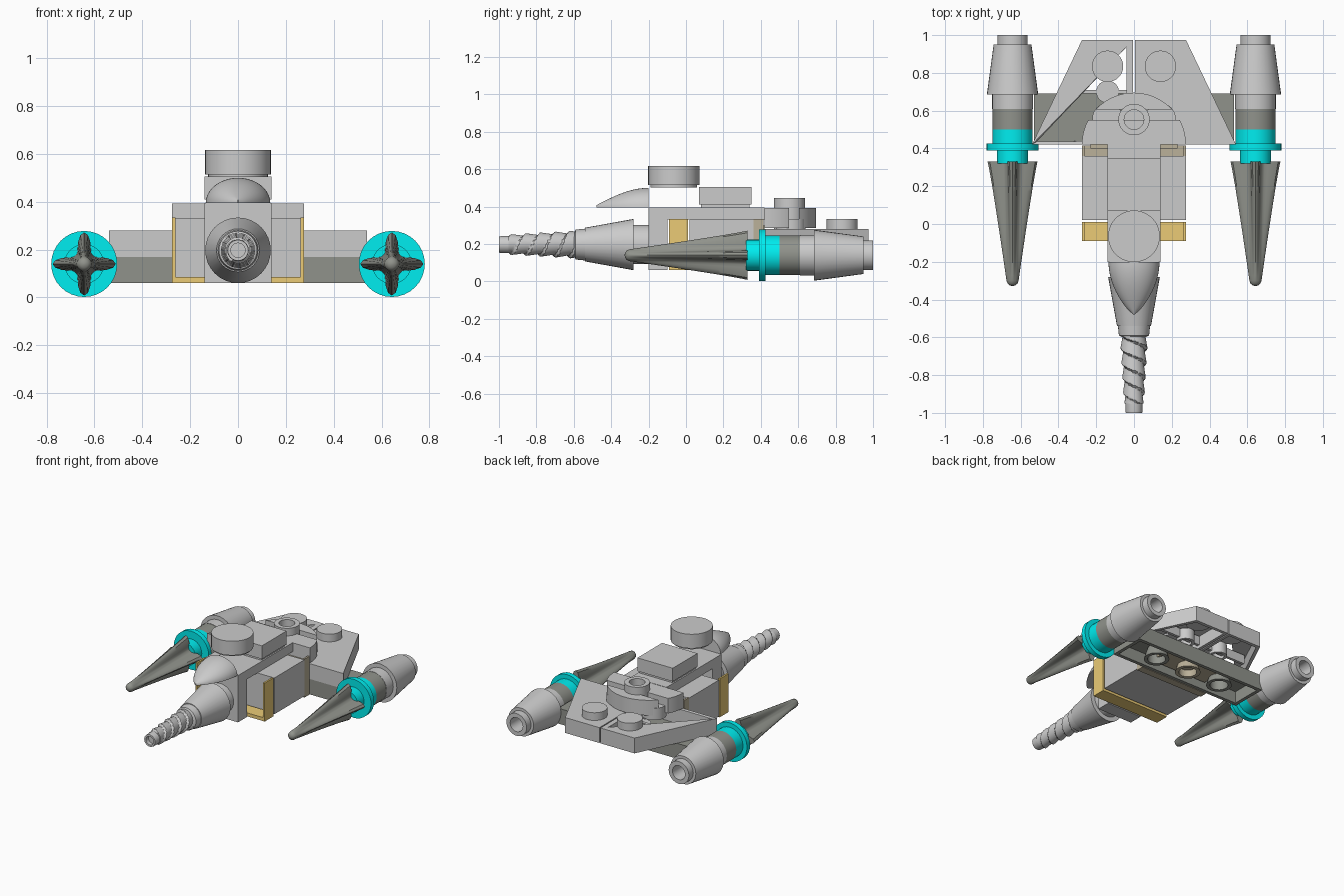
import bpy, bmesh
from math import sin, cos, pi, sqrt, radians

if "Cube" in bpy.data.objects:
    bpy.data.objects.remove(bpy.data.objects["Cube"])


def material(name, rgb):
    m = bpy.data.materials.new(name)
    m.diffuse_color = (*rgb, 1)
    m.use_nodes = True
    m.node_tree.nodes["Principled BSDF"].inputs["Base Color"].default_value = m.diffuse_color
    return m


GOLD = material("gold", (0.83, 0.60, 0.18))
TAN = material("tan", (0.50, 0.44, 0.32))
CYAN = material("cyan", (0.0, 0.85, 0.87))
DARK = material("dark_grey", (0.28, 0.29, 0.26))


def finish(name, bm, mat=None, smooth=True):
    bmesh.ops.recalc_face_normals(bm, faces=bm.faces)
    me = bpy.data.meshes.new(name)
    bm.to_mesh(me)
    bm.free()
    ob = bpy.data.objects.new(name, me)
    bpy.context.collection.objects.link(ob)
    if mat:
        me.materials.append(mat)
    if smooth:
        bpy.ops.object.select_all(action='DESELECT')
        ob.select_set(True)
        bpy.context.view_layer.objects.active = ob
        bpy.ops.object.shade_smooth_by_angle(angle=radians(35))
    return ob


def loft(name, rings, mat=None):
    """Skin a list of closed rings and cap both ends."""
    bm = bmesh.new()
    vs = [[bm.verts.new(p) for p in r] for r in rings]
    n = len(rings[0])
    for a, b in zip(vs, vs[1:]):
        for i in range(n):
            j = (i + 1) % n
            bm.faces.new((a[i], a[j], b[j], b[i]))
    bm.faces.new(vs[0])
    bm.faces.new(vs[-1])
    return finish(name, bm, mat)


def ring_y(x, y, z, radius, n=32):
    """Ring across the y axis; radius is a function of angle."""
    return [(x + radius(2 * pi * i / n) * cos(2 * pi * i / n), y,
             z + radius(2 * pi * i / n) * sin(2 * pi * i / n)) for i in range(n)]


def lathe_y(name, profile, x, z, mat=None):
    return loft(name, [ring_y(x, y, z, lambda a: r) for y, r in profile], mat)


def lathe_z(name, profile, x, y, mat=None, n=32):
    return loft(name, [[(x + r * cos(2 * pi * i / n), y + r * sin(2 * pi * i / n), z)
                        for i in range(n)] for z, r in profile], mat)


def prism(name, pts, z0, z1, mat=None):
    return loft(name, [[(x, y, z) for x, y in pts] for z in (z0, z1)], mat)


def box(name, x0, x1, y0, y1, z0, z1, mat=None):
    return prism(name, [(x0, y0), (x1, y0), (x1, y1), (x0, y1)], z0, z1, mat)


def shell(name, pts, z0, z1, wall, mat=None, top=None):
    """Plate open underneath; top picks which corners the top face uses."""
    bm = bmesh.new()
    lo = [bm.verts.new((x, y, z0)) for x, y in pts]
    hi = [bm.verts.new((x, y, z1)) for x, y in pts]
    for i in range(len(pts)):
        j = (i + 1) % len(pts)
        bm.faces.new((lo[i], lo[j], hi[j], hi[i]))
    bm.faces.new([hi[i] for i in (top or range(len(pts)))])
    ob = finish(name, bm, mat, smooth=False)
    mod = ob.modifiers.new("wall", 'SOLIDIFY')
    mod.thickness = wall
    mod.offset = -1
    return ob


# Nose cone and twisted drill
lathe_y("nose_cone", [(-0.6, 0.06), (-0.59, 0.08), (-0.54, 0.085), (-0.54, 0.09),
                      (-0.28, 0.137), (-0.28, 0.105), (-0.15, 0.105)], 0, 0.197)
rings = []
for k in range(61):
    t = k / 60
    R, twist = 0.078 - 0.022 * t, 2 * pi * 2.3 * t

    def saw(a, R=R, twist=twist):
        u = ((a + twist) / pi) % 1.0
        return R * (0.76 + 0.24 * (u if u < 0.9 else 9 * (1 - u)))
    rings.append(ring_y(0, -0.59 - 0.36 * t, 0.197, saw, 40))
loft("drill", rings)
lathe_y("drill_tip", [(-0.92, 0.045), (-0.99, 0.045), (-1.0, 0.043), (-1.0, 0.03), (-0.97, 0.03)],
        0, 0.197)

# Fuselage
box("front_block", -0.14, 0.14, -0.2, -0.1, 0.06, 0.34)
box("spine", -0.14, 0.14, -0.2, 0.42, 0.33, 0.395)
box("main_body", -0.274, 0.274, 0.02, 0.36, 0.07, 0.33)
box("top_tile_base", -0.13, 0.13, 0.08, 0.34, 0.39, 0.42)
box("top_tile", -0.14, 0.14, 0.07, 0.35, 0.41, 0.505)

# Gold and tan cradle frames
for label, y0, y1, m in (("front", -0.09, 0.01, GOLD), ("rear", 0.36, 0.415, TAN)):
    box(label + "_frame_floor", -0.275, 0.275, y0, y1, 0.06, 0.085, m)
    for s, side in ((-1, "left"), (1, "right")):
        x = sorted((s * 0.275, s * 0.262))
        box(f"{label}_frame_{side}", *x, y0, y1, 0.085, 0.335, m)
box("rear_bulkhead", -0.23, 0.23, 0.4, 0.42, 0.12, 0.3, TAN)

# Pointed canopy
rings = []
for k in range(17):
    t = max(k / 16, 0.004)
    w = 0.135 * sin(t * pi / 2) ** 0.75
    h = 0.012 + 0.093 * sin(t * pi / 2)
    rings.append([(w * cos(pi * i / 20), -0.48 + 0.28 * t, 0.395 + h * sin(pi * i / 20))
                  for i in range(21)])
loft("canopy", rings)

# Raised round turret
lathe_z("turret", [(0.503, 0.125), (0.515, 0.125), (0.515, 0.137), (0.616, 0.137)], 0, -0.065, n=40)

# Hollow cross bar with underside tubes
shell("cross_bar", [(-0.53, 0.42), (0.53, 0.42), (0.53, 0.69), (-0.53, 0.69)], 0.06, 0.17, 0.035, DARK)
for i in range(-1, 2):
    lathe_z(f"bar_tube_{i + 2}", [(0.14, 0.06), (0.06, 0.085), (0.06, 0.06), (0.13, 0.06)],
            i * 0.27, 0.555, TAN if i == 0 else DARK, 24)
box("bar_underside_panel", -0.23, 0.23, 0.455, 0.655, 0.11, 0.13, TAN)

# Swept wing plates, open underneath, with studs
wing = [(0.004, 0.42), (0.54, 0.42), (0.275, 0.975), (0.004, 0.975)]
shell("right_wing", wing, 0.17, 0.28, 0.03)
shell("left_wing", [(-x, y) for x, y in wing], 0.17, 0.28, 0.03, top=(1, 2, 3))
box("left_wing_inner_rib", -0.04, -0.004, 0.42, 0.975, 0.25, 0.28)
for s, side in ((-1, "left"), (1, "right")):
    lathe_z(side + "_rear_stud", [(0.25, 0.083), (0.335, 0.083)], s * 0.14, 0.835)
    lathe_z(side + "_inner_stud", [(0.25, 0.08), (0.335, 0.08)], s * 0.14, 0.56)
    lathe_z(side + "_wing_tube", [(0.25, 0.06), (0.17, 0.06), (0.17, 0.04), (0.24, 0.04)],
            s * 0.14, 0.7, n=24)
    x = sorted((s * 0.03, s * 0.36))
    box(side + "_wing_rib", *x, 0.69, 0.71, 0.19, 0.255)


# Half disc split by a slot, with a ring in the middle
def disc_x(y):
    return sqrt(max(0.275 ** 2 - (y - 0.42) ** 2, 0))


def disc_slice(name, y0, y1):
    ys = [y0 + (y1 - y0) * (1 - (1 - k / 14) ** 2) for k in range(15)]
    pts = [(disc_x(y), y) for y in ys] + [(-disc_x(y) - 0.0005, y) for y in reversed(ys)]
    prism(name, pts, 0.285, 0.393)


disc_slice("half_disc_front", 0.42, 0.55)
disc_slice("half_disc_back", 0.605, 0.695)
lathe_z("ring_post", [(0.30, 0.05), (0.28, 0.083), (0.447, 0.083), (0.447, 0.052), (0.33, 0.052)], 0, 0.553)

# Twin engines with bladed spikes
for s, side in ((-1, "left"), (1, "right")):
    x, z = s * 0.643, 0.14
    lathe_y(side + "_nozzle", [(0.85, 0.048), (1.0, 0.05), (1.0, 0.08), (0.95, 0.08), (0.95, 0.1),
                               (0.685, 0.136), (0.685, 0.108), (0.61, 0.108)], x, z)
    lathe_y(side + "_engine_core", [(0.62, 0.106), (0.5, 0.106)], x, z, DARK)
    lathe_y(side + "_engine_collar", [(0.5, 0.106), (0.425, 0.106), (0.425, 0.138), (0.39, 0.138),
                                      (0.39, 0.083), (0.32, 0.083)], x, z, CYAN)
    rings = []
    for k in range(25):
        t = k / 24
        arm = 0.132 - 0.1 * t ** 0.9
        core = 0.052 - 0.022 * t
        rings.append(ring_y(x, 0.33 - 0.63 * t, z, lambda a: core + (arm - core) * abs(cos(2 * a)) ** 4
                            if cos(2 * a) ** 2 > 0 else core, 48))
    for e, f in ((0.015, 0.85), (0.025, 0.5), (0.028, 0.1)):
        rings.append(ring_y(x, -0.3 - e, z, lambda a: 0.031 * f, 48))
    loft(side + "_spike", rings, DARK)
